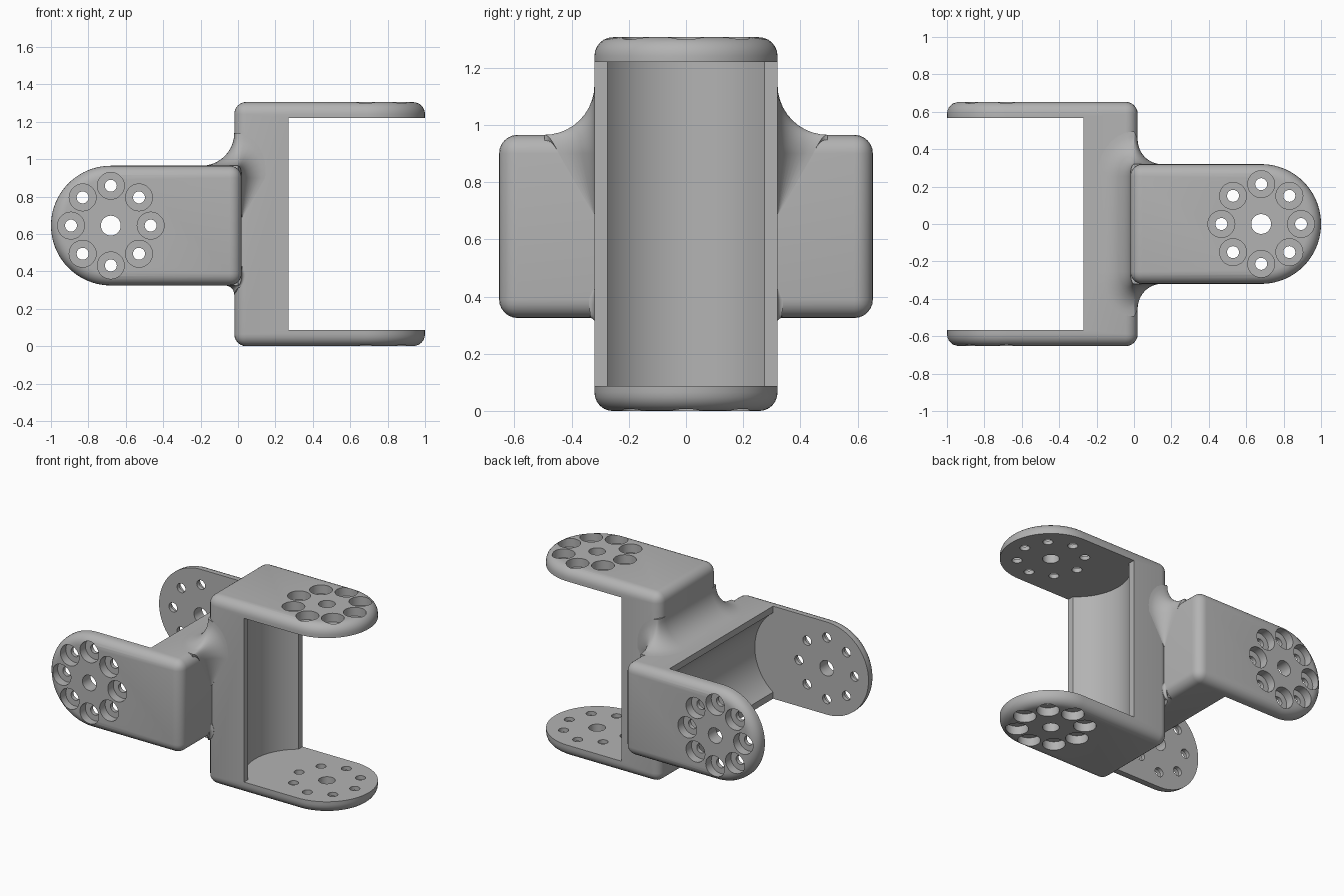
import bpy
import bmesh
from math import sin, cos, pi, asin, radians
from mathutils import Vector, Matrix

if "Cube" in bpy.data.objects:
    bpy.data.objects.remove(bpy.data.objects["Cube"])

HALF_H = 0.653    # half the outer height of a bracket
HALF_W = 0.32     # half the width, also the arm end radius
BACK = -0.02      # outer face of the web
WEB = 0.27        # inner face of the web
PIVOT = 0.68      # centre of the arm holes
ARM = 0.087       # arm thickness
ROUND = 0.065     # outer edge rounding
MID_Z = 0.645     # height of the sideways bracket

grey = bpy.data.materials.new("plain_grey")
grey.use_nodes = True
GREY = (0.45, 0.45, 0.45, 1)
grey.diffuse_color = GREY
grey.node_tree.nodes["Principled BSDF"].inputs["Base Color"].default_value = GREY


def finish(name, bm):
    mesh = bpy.data.meshes.new(name)
    bm.to_mesh(mesh)
    bm.free()
    mesh.materials.append(grey)
    obj = bpy.data.objects.new(name, mesh)
    bpy.context.collection.objects.link(obj)
    return obj


def skin(bm, rings):
    """Closed solid through a list of point rings."""
    loops = [[bm.verts.new(p) for p in ring] for ring in rings]
    n = len(loops[0])
    for a, b in zip(loops, loops[1:]):
        for i in range(n):
            j = (i + 1) % n
            bm.faces.new((a[i], a[j], b[j], b[i]))
    bm.faces.new(loops[0])
    bm.faces.new(loops[-1][::-1])
    bmesh.ops.recalc_face_normals(bm, faces=bm.faces)


def prism(outline, z0, z1):
    bm = bmesh.new()
    skin(bm, [[(x, y, z) for x, y in outline] for z in (z0, z1)])
    return bm


def arc(cx, cy, r, a0, a1, steps):
    return [(cx + r * cos(a0 + (a1 - a0) * i / steps),
             cy + r * sin(a0 + (a1 - a0) * i / steps)) for i in range(steps + 1)]


def select_only(obj):
    bpy.ops.object.select_all(action='DESELECT')
    obj.select_set(True)
    bpy.context.view_layer.objects.active = obj


def cut(obj, cutter):
    cutter.hide_render = True
    mod = obj.modifiers.new("cut", 'BOOLEAN')
    mod.operation = 'DIFFERENCE'
    mod.solver = 'EXACT'
    mod.object = cutter
    select_only(obj)
    bpy.ops.object.modifier_apply(modifier=mod.name)
    bpy.data.objects.remove(cutter)


def smooth(obj):
    select_only(obj)
    bpy.ops.object.shade_smooth_by_angle(angle=radians(30))


def make_bracket(name):
    # Outer block with a round end and softened edges
    outline = [(BACK, HALF_W), (BACK, -HALF_W)]
    outline += arc(PIVOT, 0, HALF_W, -pi / 2, pi / 2, 40)
    bm = prism(outline, -HALF_H, HALF_H)
    bm.normal_update()
    edges = [e for e in bm.edges if e.calc_face_angle(0) > 0.5]
    bmesh.ops.bevel(bm, geom=edges, offset=ROUND, segments=6,
                    profile=0.5, affect='EDGES')
    bracket = finish(name, bm)

    # Opening between the arms, with a hollow running down the web
    hollow_x, hollow_r = 0.47, 0.34
    reach = asin((hollow_x - WEB) / hollow_r)
    start = pi / 2 + reach
    opening = [(1.3, -0.5), (1.3, 0.5), (WEB, 0.5)]
    opening += arc(hollow_x, 0, hollow_r, start, 2 * pi - start, 32)
    opening += [(WEB, -0.5)]
    inner = HALF_H - ARM
    cut(bracket, finish("opening_cutter", prism(opening, -inner, inner)))

    # Pivot hole and ring of stepped screw holes through both arms
    bm = bmesh.new()
    top, step = HALF_H + 0.1, HALF_H - 0.06
    plain = [(-top, 0.053), (top, 0.053)]
    stepped = [(-top, 0.072), (-step, 0.072), (-step, 0.032),
               (step, 0.032), (step, 0.072), (top, 0.072)]
    holes = [(PIVOT, 0, plain)]
    holes += [(x, y, stepped) for x, y in arc(PIVOT, 0, 0.213, 0, 7 * pi / 4, 7)]
    for x, y, levels in holes:
        skin(bm, [[(px, py, z) for px, py in arc(x, y, r, 0, 2 * pi * 27 / 28, 27)]
                  for z, r in levels])
    cut(bracket, finish("hole_cutter", bm))
    smooth(bracket)
    return bracket


def make_fillet(name, side, r_back, r_side, r_front, fade):
    """Concave blend following the joint around the web, above or below."""
    X, Y, Z = Vector((1, 0, 0)), Vector((0, 1, 0)), Vector((0, 0, 1))
    edge = HALF_W     # half height of the sideways bracket
    steps = 7
    # Each station: corner point, two wall directions, radius
    path = [(Vector((BACK, 0, edge)), Z, -X, r_back)]
    for i in range(steps + 1):
        t = pi / 2 * i / steps
        p = Vector((BACK * cos(t), HALF_W - ROUND + ROUND * sin(t), edge))
        r = r_back + (r_side - r_back) * i / steps
        path.append((p, Z, Y * sin(t) - X * cos(t), r))
    for i in range(1, steps + 1):
        t = pi / 2 * i / steps
        p = Vector((-BACK * sin(t), HALF_W, edge - ROUND + ROUND * cos(t)))
        r = r_side + (r_front - r_side) * i / steps
        path.append((p, X * sin(t) + Z * cos(t), Y, r))
    path.append((Vector((-BACK, HALF_W, edge - fade)), X, Y, 0.004))

    sink = 0.04
    rings = []
    for p, u, v, r in path:
        ring = [p - (u + v) * sink, p + u * r - v * sink]
        for a, b in arc(0, 0, 1, 0, pi / 2, 10):
            ring.append(p + u * r * (1 - b) + v * r * (1 - a))
        ring.append(p + v * r - u * sink)
        rings.append(ring)
    flipped = [[Vector((q.x, -q.y, q.z)) for q in ring] for ring in rings[:0:-1]]
    placed = [[Vector((q.x, q.y, MID_Z + side * q.z)) for q in ring]
              for ring in flipped + rings]
    bm = bmesh.new()
    skin(bm, placed)
    smooth(finish(name, bm))


# Upright bracket opening to the left
upright = make_bracket("upright_bracket")
upright.location.z = HALF_H

# Same bracket turned sideways, opening the other way
sideways = upright.copy()
sideways.data = upright.data.copy()
sideways.name = "sideways_bracket"
bpy.context.collection.objects.link(sideways)
sideways.matrix_world = (Matrix.Translation((0, 0, MID_Z))
                         @ Matrix.Rotation(pi / 2, 4, 'X')
                         @ Matrix.Rotation(pi, 4, 'Z'))

# Blends where the two webs meet
make_fillet("upper_joint_fillet", 1, 0.175, 0.175, 0.125, 0.275)
make_fillet("lower_joint_fillet", -1, 0.05, 0.012, 0.02, 0.1)
